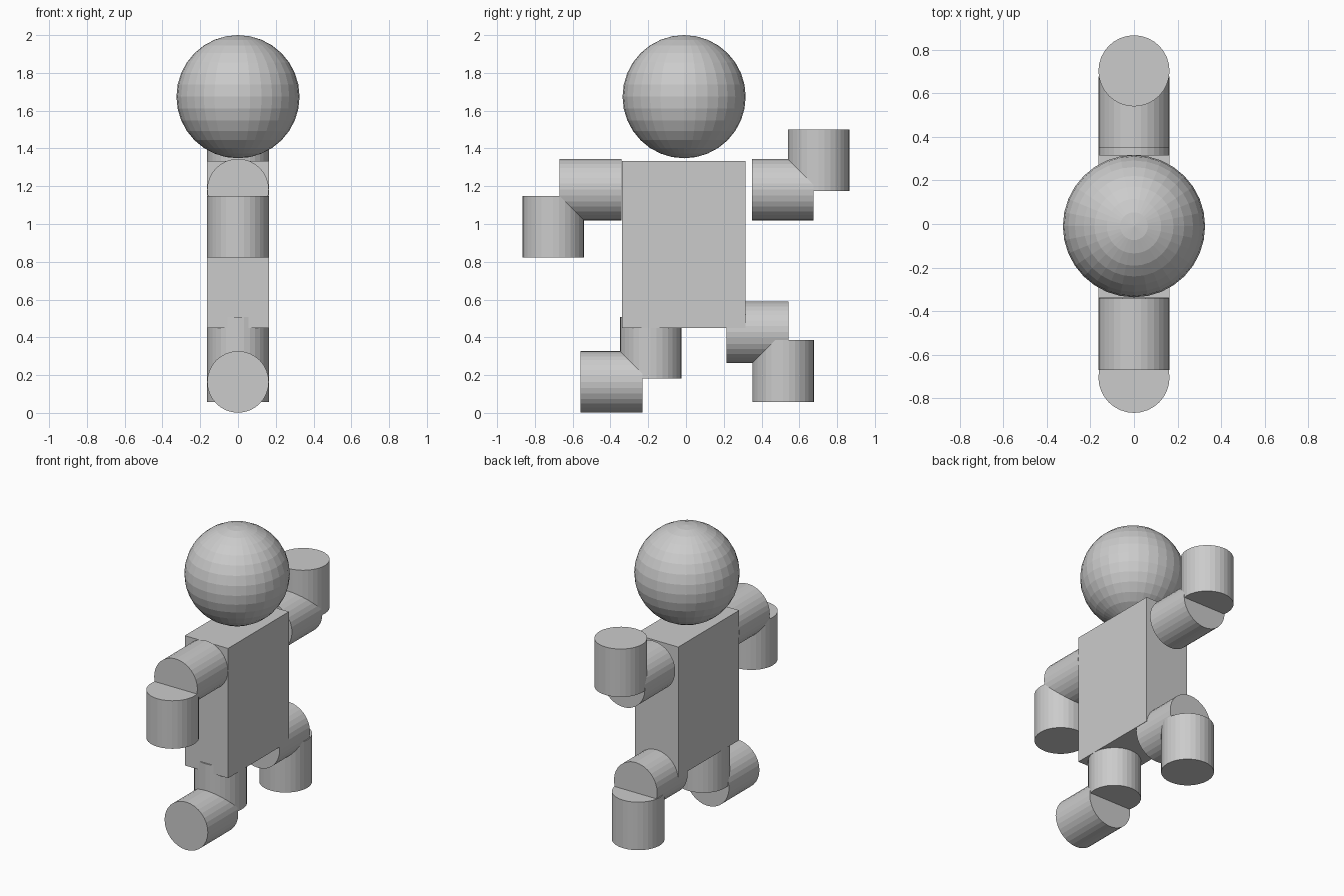
import bpy
from math import radians

if "Cube" in bpy.data.objects:
    bpy.data.objects.remove(bpy.data.objects["Cube"])

R = 0.163      # limb radius
L = 0.327      # limb segment length


def limb(name, y, z, lying=False):
    """Short cylinder centred at (0, y, z), upright or lying along y."""
    bpy.ops.mesh.primitive_cylinder_add(
        vertices=32, radius=R, depth=L, location=(0, y, z),
        rotation=(radians(90) if lying else 0, 0, 0))
    bpy.context.object.name = name


# Head
bpy.ops.mesh.primitive_uv_sphere_add(
    segments=32, ring_count=16, radius=0.326, location=(0, -0.01, 1.674))
bpy.context.object.name = "head"

# Torso
bpy.ops.mesh.primitive_cube_add(size=1, location=(0, -0.012, 0.892))
torso = bpy.context.object
torso.name = "torso"
torso.scale = (2 * R, 0.656, 0.884)

# Arms: one bent down, one bent up
limb("front_upper_arm", -0.506, 1.182, lying=True)
limb("front_forearm", -0.703, 0.985)
limb("back_upper_arm", 0.512, 1.182, lying=True)
limb("back_forearm", 0.702, 1.337)

# Legs in a running pose
limb("front_thigh", -0.187, 0.345)
limb("front_shin", -0.394, 0.164, lying=True)
limb("back_thigh", 0.379, 0.428, lying=True)
limb("back_shin", 0.514, 0.222)
